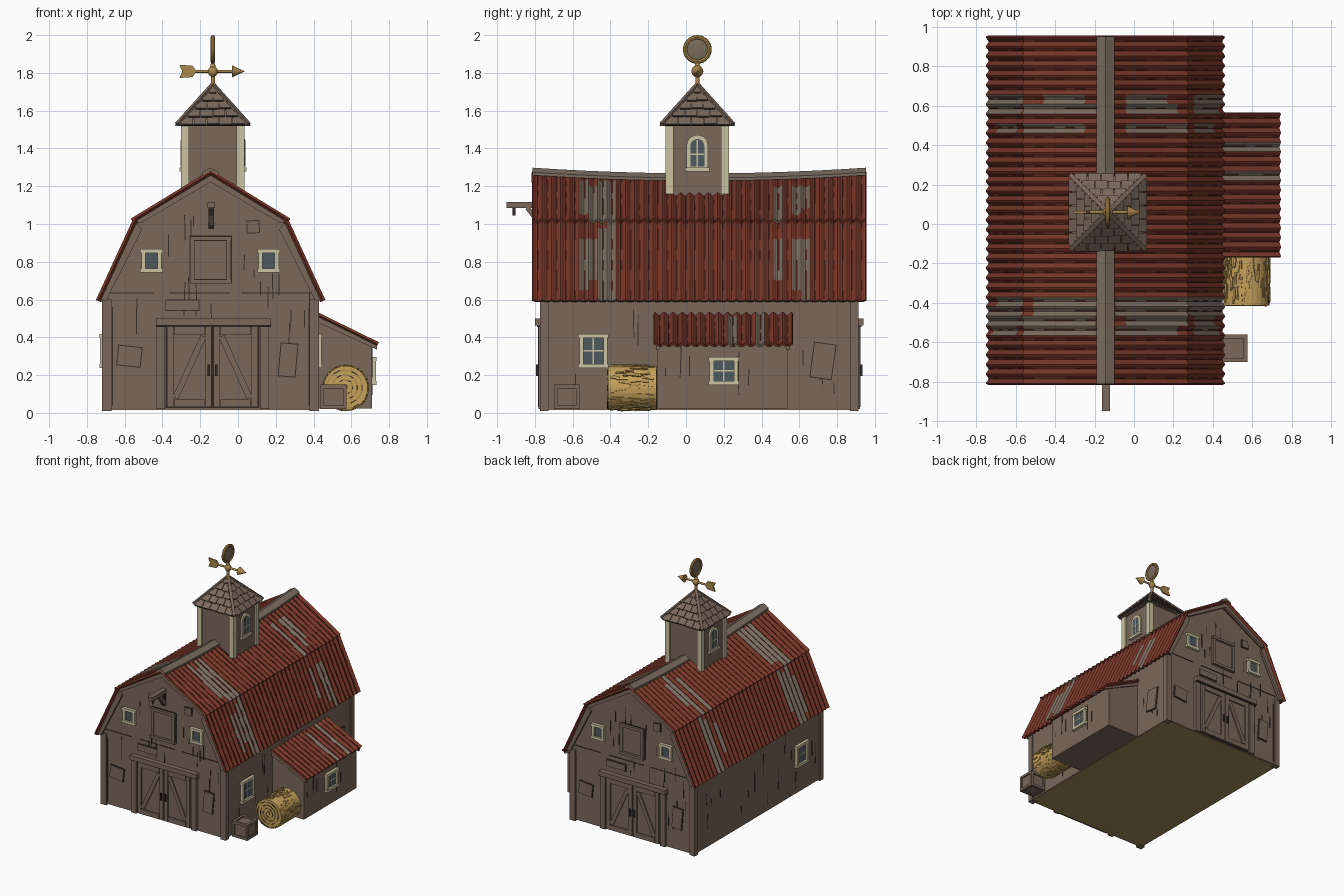
import bpy, bmesh, math, random
from mathutils import Matrix, Vector

if "Cube" in bpy.data.objects:
    bpy.data.objects.remove(bpy.data.objects["Cube"])

random.seed(4)
rnd = random.uniform
I4, T = Matrix.Identity(4), Matrix.Translation
CX = -0.145  # barn centre line


def mat(name, *rgb):
    m = bpy.data.materials.new(name)
    m.diffuse_color = [(c / 255 / 12.92 if c < 10 else ((c / 255 + .055) / 1.055) ** 2.4) for c in rgb] + [1]
    m.use_nodes = True
    m.node_tree.nodes["Principled BSDF"].inputs["Base Color"].default_value = m.diffuse_color
    return m


WOOD = mat("brown wood", 122, 104, 91)
DARK = mat("dark gap", 52, 43, 37)
RED = mat("rusty red", 120, 54, 40)
DRED = mat("dark red", 74, 32, 25)
GREY = mat("weathered tin", 122, 108, 94)
CREAM = mat("cream trim", 206, 196, 162)
GLASS = mat("window glass", 76, 88, 94)
STRAW = mat("straw", 198, 162, 90)
GOLD = mat("old brass", 172, 136, 76)
FLOOR = mat("straw floor", 165, 138, 92)


def rot(a, axis):
    return Matrix.Rotation(math.radians(a), 4, axis)


def wall(a, x, y):
    """Frame on a wall: u right, v up, w outward (0 front, 90 right, 180 back, 270 left)."""
    return T((x, y, 0)) @ rot(a, 'Z') @ rot(90, 'X')


class Part:
    def __init__(self, name, M=I4):
        self.name, self.M, self.bm, self.mats = name, M, bmesh.new(), []

    def paint(self, verts, m):
        if m not in self.mats:
            self.mats.append(m)
        for f in {f for v in verts for f in v.link_faces}:
            f.material_index = self.mats.index(m)

    def box(self, c, s, m, R=I4):
        r = bmesh.ops.create_cube(self.bm, size=1, matrix=self.M @ T(c) @ R @ Matrix.Diagonal((*s, 1)))
        self.paint(r['verts'], m)

    def span(self, lo, hi, m):
        self.box([(a + b) / 2 for a, b in zip(lo, hi)], [b - a for a, b in zip(lo, hi)], m)

    def cone(self, c, r1, r2, d, m, R=I4, n=12):
        r = bmesh.ops.create_cone(self.bm, cap_ends=True, segments=n, radius1=r1, radius2=r2, depth=d,
                                  matrix=self.M @ T(c) @ R)
        self.paint(r['verts'], m)

    def ball(self, c, s, m):
        r = bmesh.ops.create_uvsphere(self.bm, u_segments=20, v_segments=12, radius=1,
                                      matrix=self.M @ T(c) @ Matrix.Diagonal((*s, 1)))
        self.paint(r['verts'], m)

    def prism(self, pts, vec, m):
        a = [self.bm.verts.new(self.M @ Vector(p)) for p in pts]
        b = [self.bm.verts.new(self.M @ (Vector(p) + Vector(vec))) for p in pts]
        n = len(a)
        self.bm.faces.new(a)
        self.bm.faces.new(b[::-1])
        for i in range(n):
            self.bm.faces.new((a[i], b[i], b[(i + 1) % n], a[(i + 1) % n]))
        self.paint(a + b, m)

    def cracks(self, n, u0, u1, v0, v1):
        for _ in range(n):
            self.box((rnd(u0, u1), rnd(v0, v1), 0), (.005, rnd(.04, .18), .006), DARK, rot(rnd(-2, 2), 'Z'))

    def patch(self, u, v, w, h, a):
        self.box((u, v, 0), (w + .01, h + .01, .01), DARK, rot(a, 'Z'))
        self.box((u, v, 0), (w, h, .022), WOOD, rot(a, 'Z'))

    def done(self, recalc=True):
        if recalc:
            bmesh.ops.recalc_face_normals(self.bm, faces=self.bm.faces)
        me = bpy.data.meshes.new(self.name)
        self.bm.to_mesh(me)
        for m in self.mats:
            me.materials.append(m)
        o = bpy.data.objects.new(self.name, me)
        bpy.context.collection.objects.link(o)
        return o


def sag(y):
    return -.03 * (1 - ((y - .07) / .88) ** 2)


def sheet(name, a, b, y0, y1, ribs, stripes, droop=0):
    """Corrugated roof sheet from top edge a to bottom edge b."""
    p, nu, k = Part(name), 8, 6
    p.mats = [RED, DRED, GREY]
    a, d = Vector(a), Vector(b) - Vector(a)
    sg = 1 if d.x > 0 else -1
    n = Vector((-d.y, d.x)).normalized() * sg
    rows = []
    for j in range(ribs * k + 1):
        s = j / (ribs * k)
        y = y0 + (y1 - y0) * s
        off = .008 * math.cos(2 * math.pi * s * ribs)
        row = []
        for i in range(nu + 1):
            q = a + d * (i / nu) + n * off
            row.append(p.bm.verts.new((q.x, y, q.y + droop * sag(y) * (1 - i / nu))))
        rows.append(row)
    for r in range(ribs):
        yc = y0 + (y1 - y0) * (r + .5) / ribs
        grey = any(lo < yc < hi for lo, hi in stripes)
        g0, g1 = (rnd(-1, 2), rnd(5, 10))
        for c in range(k):
            j = r * k + c
            for i in range(nu):
                q = (rows[j][i], rows[j][i + 1], rows[j + 1][i + 1], rows[j + 1][i])
                f = p.bm.faces.new(q if sg > 0 else q[::-1])
                f.material_index = 2 if grey and g0 <= i <= g1 else 0
                if c == 3 and random.random() < .6:
                    f.material_index = 1
    p.paint([], RED)
    o = p.done(False)
    m = o.modifiers.new("thickness", 'SOLIDIFY')
    m.thickness, m.offset = .014, -1


def window(name, M, u, v, w, h, bars=True):
    p, t = Part(name, M), .022
    p.box((u, v, .002), (w - t, h - t, .012), GLASS)
    for s in (-1, 1):
        p.box((u + s * (w - t) / 2, v, .006), (t, h, .03), CREAM)
        p.box((u, v + s * (h - t) / 2, .008), (w + .012, t, .032), CREAM)
    if bars:
        p.box((u, v, .006), (.008, h - t, .012), CREAM)
        p.box((u, v, .006), (w - t, .008, .012), CREAM)
    p.done()


# Barn body with gambrel profile, and floor
half = [(.565, .02), (.565, .63), (.385, 1.015), (0, 1.232)]
prof = half + [(-x, z) for x, z in half[-2::-1]]
body = Part("barn_walls")
body.prism([(CX + x, -.76, z) for x, z in prof], (0, 1.66, 0), WOOD)
for x in (-1, 1):
    for y in (-.75, .89):
        body.box((CX + x * .549, y, .305), (.05, .045, .59), WOOD)
        body.box((CX + x * .52, y, .3), (.005, .026, .52), DARK)
body.done()
fl = Part("barn_floor")
fl.box((CX, .07, .0185), (1.12, 1.65, .005), FLOOR)
fl.done()

# Gambrel roof, four corrugated sheets
S = [(-.55, -.35), (.44, .52), (.56, .67)]
for s, side in ((-1, "left"), (1, "right")):
    sheet("upper_roof_" + side, (CX, 1.277), (CX + s * .418, 1.022), -.81, .95, 36, S, 1)
    sheet("lower_roof_" + side, (CX + s * .4, 1.03), (CX + s * .6, .595), -.81, .95, 36, S)

# Barge boards on both gables
barge = Part("barge_boards")
for y in (-.8, .92):
    for s in (-1, 1):
        for (xa, za), (xb, zb) in (((0, 1.262), (.405, 1.01)), ((.398, 1.01), (.588, .6))):
            barge.prism([(CX + s * xa, y, za), (CX + s * xb, y, zb), (CX + s * (xb - .035), y, zb - .006),
                         (CX + s * max(xa - .035, 0), y, za - .04)], (0, .02, 0), WOOD)
barge.done()

# Ridge cap following the sag
cap = Part("ridge_cap")
for y0, y1 in ((-.812, -.1), (.22, .952)):
    for i in range(5):
        a, b = (y0 + (y1 - y0) * (i + e) / 5 for e in (0, 1))
        for s in (-1, 1):
            sec = [(0, 1.298), (s * .045, 1.274), (s * .045, 1.258), (0, 1.28)]
            va = [cap.bm.verts.new((CX + x, a, z + sag(a))) for x, z in sec]
            vb = [cap.bm.verts.new((CX + x, b, z + sag(b))) for x, z in sec]
            for q in range(4):
                cap.bm.faces.new((va[q], va[q - 1], vb[q - 1], vb[q]))
            cap.bm.faces.new(va)
            cap.bm.faces.new(vb)
            cap.paint(va + vb, GREY)
cap.done()

# Gable ends: double doors, hatch, windows, patched boards
for a, y, end in ((0, -.76, "front"), (180, .9, "back")):
    M = wall(a, CX, y)
    p = Part(end + "_doors", M)
    p.span((-.24, .025, 0), (.26, .465, .005), DARK)
    for s in (-1, 1):
        def b(x0, x1, z0, z1, d):
            lo, hi = sorted((.01 + s * x0, .01 + s * x1))
            p.span((lo, z0, 0), (hi, z1, d), WOOD)
        b(.252, .298, .02, .46, .022)
        b(.004, .24, .03, .455, .012)
        b(.004, .038, .03, .455, .024)
        b(.206, .24, .03, .455, .024)
        b(.04, .204, .03, .07, .024)
        b(.04, .204, .415, .455, .024)
        p.box((.01 + s * .122, .2425, .008), (.045, .36, .006), DARK, rot(-s * -24.5 * -1, 'Z'))
        p.box((.01 + s * .122, .2425, .008), (.032, .36, .028), WOOD, rot(s * 24.5, 'Z'))
        p.box((.01 + s * .02, .225, .024), (.012, .06, .02), DARK)
    p.span((-.29, .462, 0), (.32, .5, .04), WOOD)
    p.span((-.29, .455, 0), (.32, .463, .03), DARK)
    p.done()
    p = Part(end + "_hatch_and_boards", M)
    p.span((-.113, .685, 0), (.113, .94, .005), DARK)
    p.span((-.085, .71, 0), (.085, .91, .012), WOOD)
    for s in (-1, 1):
        p.box((s * .096, .81, .01), (.024, .24, .024), WOOD)
        p.box((0, .81 + s * .114, .012), (.22, .022, .026), WOOD)
    p.patch(-.43, .3, .12, .1, -6)
    p.patch(.41, .28, .085, .17, -5)
    p.patch(.225, .985, .06, .06, 3)
    p.patch(-.15, .57, .17, .05, 0)
    for u0, u1 in ((-.54, -.3), (-.22, .1), (.16, .54)):
        p.span((u0, .632, 0), (u1, .637, .004), DARK)
    p.cracks(18, -.53, .53, .1, .68)
    p.cracks(8, -.25, .25, .7, 1.02)
    p.done()
    for s in (-1, 1):
        window(end + "_gable_window", M, s * .31 - .003, .805, .108, .125, False)

# Side walls
R, L = wall(90, CX + .565, 0), wall(270, CX - .565, 0)
window("right_window", R, -.49, .328, .15, .18)
window("left_window", L, .49, .328, .15, .18)
p = Part("right_boards", R)
p.patch(.725, .275, .11, .18, -8)
p.cracks(8, -.72, -.2, .1, .5)
p.cracks(6, .58, .84, .1, .5)
p.done()
p = Part("left_boards", L)
p.cracks(16, -.85, .72, .1, .5)
p.done()

# Lean-to shed
p = Part("shed_walls")
p.prism([(.4, -.15, .022), (.71, -.15, .022), (.71, -.15, .362), (.4, -.15, .505)], (0, .69, 0), WOOD)
for y in (-.16, .53):
    p.prism([(.42, y, .51), (.735, y, .36), (.735, y, .335), (.42, y, .48)], (0, .02, 0), WOOD)
p.done()
sheet("shed_roof", (.41, .53), (.742, .367), -.165, .56, 15, [(.2, .28), (.36, .43)])
W = wall(90, .71, 0)
window("shed_window", W, .2, .222, .15, .15)
p = Part("shed_cracks", W)
p.cracks(7, -.12, .5, .1, .28)
p.done()

# Hoist beam with brace and hook
p = Part("hoist_beam")
p.span((-.162, -.95, 1.084), (-.122, -.74, 1.116), WOOD)
p.box((-.142, -.8, 1.035), (.03, .025, .13), WOOD, rot(38, 'X'))
p.cone((-.142, -.91, 1.065), .008, .008, .04, DARK)
p.box((-.142, -.77, 1.03), (.03, .02, .1), DARK)
p.done()

# Cupola: walls, cream corner posts, arched windows
UX, UY = -.133, .06
p = Part("cupola_walls")
p.span((UX - .155, UY - .155, 1.05), (UX + .155, UY + .155, 1.535), WOOD)
for i in (-1, 1):
    for j in (-1, 1):
        p.box((UX + i * .147, UY + j * .147, 1.34), (.042, .042, .36), CREAM)
p.done()


def arch(r, v0, v1, w):
    return [(-r, v0, w), (r, v0, w)] + [(r * math.cos(t * math.pi / 10), v1 + r * math.sin(t * math.pi / 10), w)
                                       for t in range(11)]


for a, s in ((90, 1), (270, -1)):
    p = Part("cupola_window", wall(a, UX + s * .155, UY))
    p.prism(arch(.057, 1.285, 1.415, 0), (0, 0, .012), CREAM)
    p.prism(arch(.037, 1.305, 1.413, .008), (0, 0, .006), GLASS)
    p.box((0, 1.375, .012), (.007, .14, .01), CREAM)
    p.box((0, 1.37, .012), (.072, .007, .01), CREAM)
    p.box((0, 1.288, .008), (.13, .02, .03), CREAM)
    p.done()

# Cupola roof with shingle rows and hip caps
p = Part("cupola_roof")
p.cone((UX, UY, 1.628), .185 * 2 ** .5, .01, .205, WOOD, rot(45, 'Z'), 4)
p.box((UX, UY, 1.524), (.365, .365, .012), WOOD)
ang = math.degrees(math.atan2(.21, .19))
for a in range(4):
    p.M = T((UX, UY, 0)) @ rot(90 * a, 'Z')
    for r in range(5):
        t = (r + .5) / 5
        wid = 2 * .19 * (1 - t) * 1.0
        n = max(1, round(wid / .065))
        for i in range(n):
            c = Vector((wid * ((i + .5) / n - .5), -.19 * (1 - t), 1.525 + .21 * t))
            w, h = wid / n - .004, .058 + rnd(-.004, .006)
            p.box(c, (w, h, .012), WOOD, rot(ang - 6, 'X'))
            p.box(c + Vector((0, -.003, -.004)), (w, h, .008), DARK, rot(ang - 6, 'X'))
    h = Vector((-.187, -.187, 1.527)), Vector((0, 0, 1.735))
    d = h[1] - h[0]
    p.box((h[0] + h[1]) / 2, (.022, .022, d.length), WOOD, d.to_track_quat('Z', 'Y').to_matrix().to_4x4())
p.done()

# Weathervane: pole, arrow, ring with disc
p = Part("weathervane")
p.cone((UX, UY, 1.79), .011, .009, .14, GOLD)
p.cone((UX, UY, 1.735), .022, .01, .03, GOLD)
p.ball((UX, UY, 1.807), (.026, .026, .028), GOLD)
p.cone((UX, UY, 1.845), .015, .008, .025, GOLD)
p.cone((-.13, UY, 1.808), .008, .008, .25, GOLD, rot(90, 'Y'))
p.cone((.002, UY, 1.808), .032, 0, .068, GOLD, rot(90, 'Y'))
p.prism([(x, UY - .007, 1.808 + z) for x, z in
         ((-.31, .035), (-.24, .03), (-.22, 0), (-.24, -.03), (-.31, -.035), (-.295, 0))], (0, .014, 0), GOLD)
p.ball((UX, UY, 1.924), (.011, .06, .06), GREY)
p.done()
bpy.ops.mesh.primitive_torus_add(location=(UX, UY, 1.924), rotation=(0, math.pi / 2, 0), major_segments=28,
                                 minor_segments=8, major_radius=.064, minor_radius=.012)
bpy.context.object.name = "weathervane_ring"
bpy.context.object.data.materials.append(GOLD)

# Round hay bale with loose straws and spiral ends
p = Part("hay_bale", T((.57, -.285, .132)) @ rot(90, 'X'))
p.cone((0, 0, 0), .117, .117, .255, STRAW, n=28)
for i in range(170):
    a = rnd(0, 360)
    p.M = T((.57, -.285, .132)) @ rot(90, 'X') @ rot(a, 'Z')
    p.box((.117, 0, rnd(-.1, .1)), (.012, .009, rnd(.03, .07)), GOLD if i % 4 == 0 else STRAW, rot(rnd(-12, 12), 'X'))
p.M = T((.57, -.285, .132)) @ rot(90, 'X')
for i in range(70):
    a, r = i * 20, .01 + .1 * i / 70
    c = (r * math.cos(math.radians(a)), r * math.sin(math.radians(a)), 0)
    p.box(c, (.006, r * .33 + .004, .264), GOLD if i % 3 else DARK, rot(a, 'Z'))
p.done()

# Wooden crate
p = Part("crate")
p.box((.505, -.63, .082), (.12, .12, .11), WOOD)
for i in (-1, 1):
    for j in (-1, 1):
        p.box((.505 + i * .06, -.63 + j * .06, .085), (.02, .02, .13), WOOD)
        p.box((.505 + i * .06, -.63, .085 + j * .055), (.02, .12, .02), WOOD)
        p.box((.505, -.63 + i * .06, .085 + j * .055), (.12, .02, .02), WOOD)
p.done()
